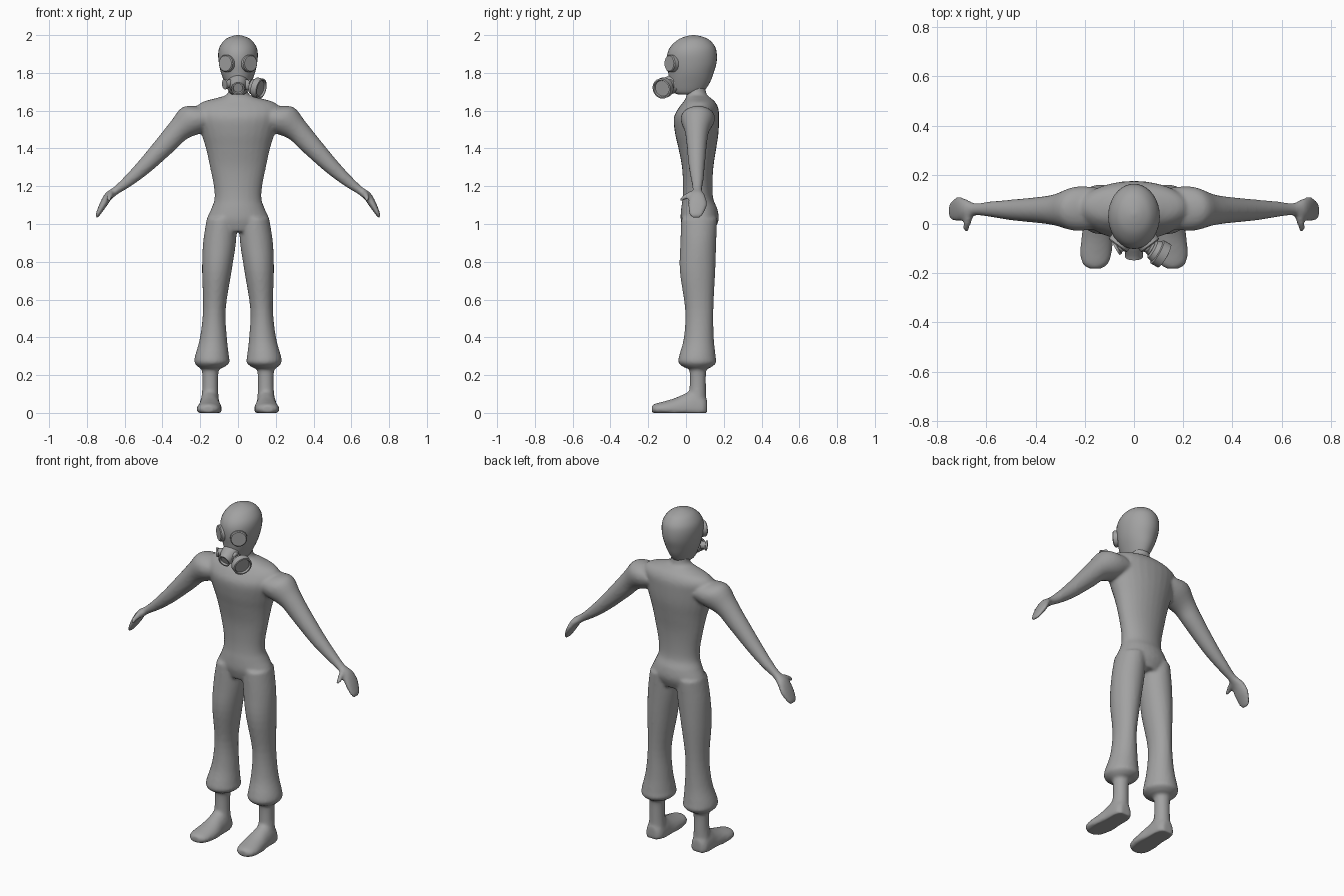
import bpy, bmesh, math
from mathutils import Vector

grey = bpy.data.materials.new("plain grey")
grey.diffuse_color = (0.36, 0.36, 0.36, 1)


def finish(name, bm, angle=None):
    """Turn a bmesh into a named, smooth-shaded object."""
    bmesh.ops.recalc_face_normals(bm, faces=bm.faces)
    me = bpy.data.meshes.new(name)
    bm.to_mesh(me)
    bm.free()
    me.materials.append(grey)
    ob = bpy.data.objects.new(name, me)
    bpy.context.collection.objects.link(ob)
    me.shade_smooth()
    if angle:
        bpy.ops.object.select_all(action='DESELECT')
        ob.select_set(True)
        bpy.context.view_layer.objects.active = ob
        bpy.ops.object.shade_smooth_by_angle(angle=math.radians(angle))
    return ob


def spline(rows, steps=4):
    """Catmull-Rom interpolation between rows of numbers."""
    out = []
    for i in range(len(rows) - 1):
        p0, p1 = rows[max(i - 1, 0)], rows[i]
        p2, p3 = rows[i + 1], rows[min(i + 2, len(rows) - 1)]
        for s in range(steps):
            t = s / steps
            out.append([0.5 * (2 * b + (c - a) * t + (2 * a - 5 * b + 4 * c - d) * t * t
                               + (3 * b - a - 3 * c + d) * t ** 3)
                        for a, b, c, d in zip(p0, p1, p2, p3)])
    return out + [list(rows[-1])]


def loft(bm, rings, side=1, floor=False, n=28):
    """Skin elliptical rings given as (centre, half axis u, half axis v)."""
    loops = []
    for c, u, v in rings:
        loop = []
        for k in range(n):
            a = 2 * math.pi * k / n
            p = Vector(c) + Vector(u) * math.cos(a) + Vector(v) * math.sin(a)
            p.x *= side
            if floor:
                p.z = max(p.z, 0)
            loop.append(bm.verts.new(p))
        loops.append(loop)
    for a, b in zip(loops, loops[1:]):
        for k in range(n):
            bm.faces.new((a[k], a[(k + 1) % n], b[(k + 1) % n], b[k]))
    bm.faces.new(loops[0])
    bm.faces.new(loops[-1])


def upright(rows):
    """Rows of (z, x, rx, y, ry) to horizontal rings."""
    return [((x, y, z), (rx, 0, 0), (0, ry, 0)) for z, x, rx, y, ry in spline(rows)]


def lathe(name, start, axis, profile, n=28):
    """Revolve (distance, radius) points about an axis."""
    axis = Vector(axis).normalized()
    u = axis.cross(Vector((0, 0, 1))).normalized()
    v = axis.cross(u)
    bm = bmesh.new()
    loft(bm, [(Vector(start) + axis * d, u * r, v * r) for d, r in profile], n=n)
    return finish(name, bm, 40)


# Body: torso, legs, feet and arms fused into one smooth skin
torso = [(.96, 0, .12, .068, .08), (1.02, 0, .163, .072, .1), (1.08, 0, .142, .07, .096),
         (1.13, 0, .125, .063, .082), (1.2, 0, .128, .062, .078), (1.3, 0, .148, .062, .083),
         (1.4, 0, .17, .06, .1), (1.48, 0, .195, .057, .115), (1.56, 0, .22, .055, .12),
         (1.61, 0, .225, .065, .107), (1.645, 0, .19, .07, .085), (1.668, 0, .11, .065, .065),
         (1.69, 0, .055, .055, .053), (1.76, 0, .05, .05, .05)]
leg = [(1.03, .085, .08, .07, .095), (.9, .098, .087, .065, .095), (.75, .112, .078, .061, .094),
       (.55, .125, .06, .07, .075), (.4, .13, .071, .068, .079), (.3, .138, .09, .06, .097),
       (.265, .138, .092, .06, .1), (.24, .142, .065, .061, .07), (.225, .146, .045, .063, .045),
       (.13, .147, .042, .062, .044), (.05, .149, .05, .058, .05)]
# Foot rows: y, x, half width, top height
foot = [(.112, .15, .03, .07), (.09, .15, .05, .1), (.04, .15, .055, .125), (0, .15, .057, .105),
        (-.06, .15, .064, .078), (-.12, .155, .064, .06), (-.16, .157, .053, .05),
        (-.181, .158, .028, .04)]
# Arm rows: x, y, z, half thickness, half depth
arm = [(.16, .065, 1.57, .07, .085), (.235, .062, 1.553, .088, .09), (.31, .058, 1.5, .064, .066),
       (.37, .057, 1.435, .057, .055), (.49, .057, 1.31, .043, .043), (.58, .06, 1.228, .031, .032),
       (.645, .06, 1.178, .022, .025), (.685, .06, 1.148, .023, .042), (.713, .06, 1.105, .021, .051),
       (.738, .056, 1.06, .014, .042), (.75, .053, 1.036, .009, .026)]
thumb = [(.665, .05, 1.165, .018), (.676, .01, 1.152, .016), (.682, -.015, 1.138, .014),
         (.682, -.034, 1.125, .008)]

bm = bmesh.new()
loft(bm, upright(torso))
for side in (1, -1):
    loft(bm, upright(leg), side)
    loft(bm, [((x, y, .02), (rx, 0, 0), (0, 0, top - .02))
              for y, x, rx, top in spline(foot)], side, floor=True)
    loft(bm, [((x, y, z), (.66 * t, 0, .75 * t), (0, d, 0))
              for x, y, z, t, d in spline(arm)], side)
    loft(bm, [((x, y, z), (r, 0, 0), (0, .3 * r, r * 1.2))
              for x, y, z, r in spline(thumb)], side)
body = finish("body", bm)
fuse = body.modifiers.new("fuse", 'REMESH')
fuse.mode = 'VOXEL'
fuse.voxel_size = 0.009
fuse.use_smooth_shade = True
relax = body.modifiers.new("relax", 'SMOOTH')
relax.factor = 0.5
relax.iterations = 5

# Head with the mask's face
head = [(1.685, 0, .03, .005, .045), (1.7, 0, .048, .012, .08), (1.75, 0, .071, .02, .107),
        (1.8, 0, .09, .026, .12), (1.85, 0, .101, .03, .131), (1.9, 0, .105, .032, .131),
        (1.94, 0, .096, .036, .117), (1.975, 0, .07, .04, .083), (1.993, 0, .036, .04, .042),
        (2.0, 0, .006, .04, .006)]
bm = bmesh.new()
loft(bm, upright(head), n=36)
finish("head", bm, 60)

# Goggle lenses and side ports
for side, label in ((1, "right"), (-1, "left")):
    lathe(label + "_goggle", (side * .05, -.066, 1.85), (side * .6, -.8, 0),
          [(0, .046), (.024, .046), (.029, .041), (.029, .002)])
    lathe(label + "_port", (side * .025, -.075, 1.745), (side * .85, -.5, -.1),
          [(0, .022), (.042, .022), (.044, .027), (.054, .027), (.056, .002)], 16)

# Muzzle with a recessed outlet
lathe("muzzle", (0, -.06, 1.745), (0, -.93, -.36),
      [(0, .052), (.04, .046), (.06, .036), (.08, .036), (.08, .028), (.07, .024), (.07, .002)])

# Filter canister on one side
lathe("filter_canister", (.045, -.085, 1.735), (.84, -.48, -.2),
      [(0, .026), (.03, .026), (.036, .04), (.055, .046), (.058, .054), (.092, .054),
       (.094, .046), (.084, .042), (.084, .002)])
